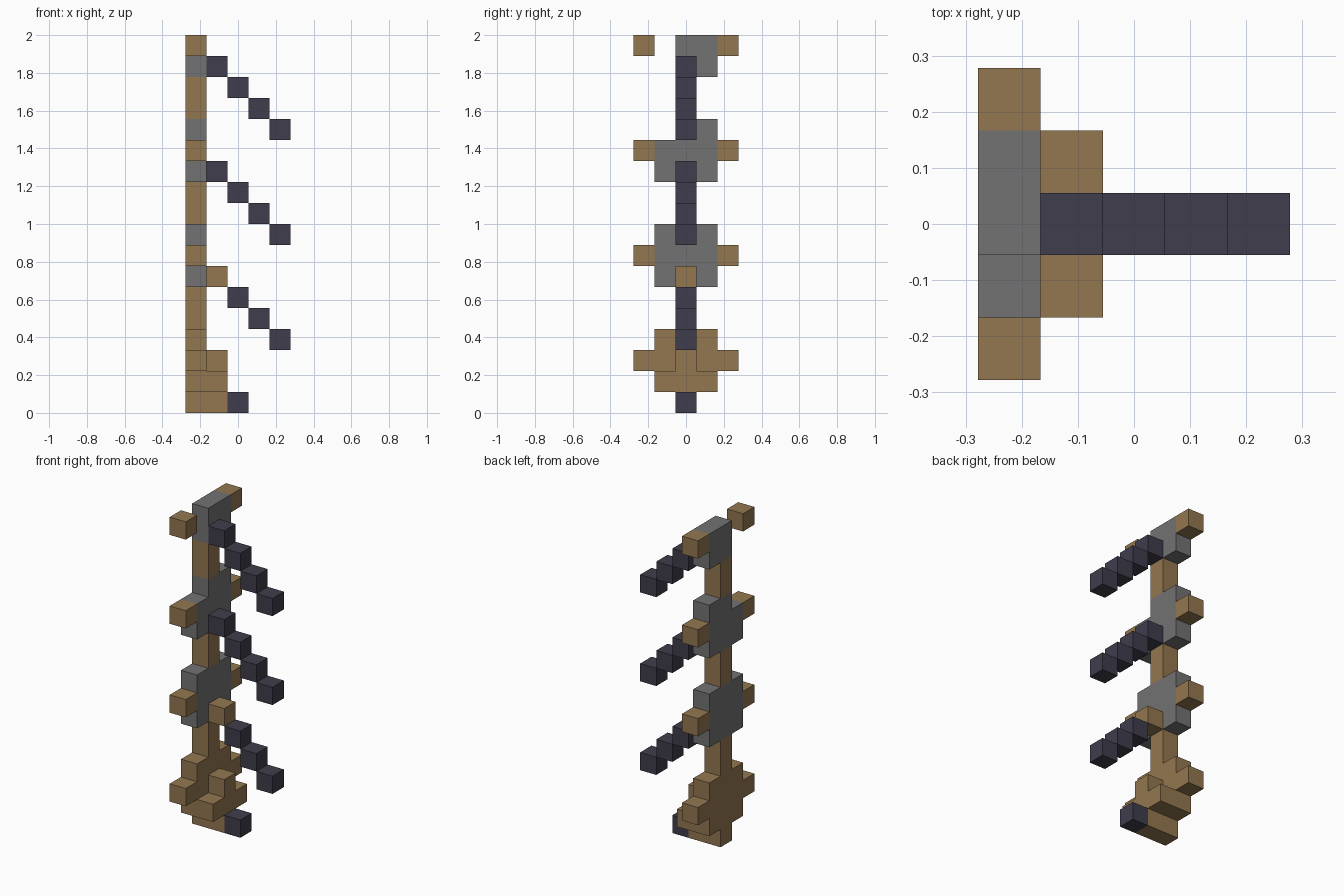
import bpy
import bmesh

U = 1 / 9  # edge of one cube

if "Cube" in bpy.data.objects:
    bpy.data.objects.remove(bpy.data.objects["Cube"], do_unlink=True)


def material(name, rgb):
    mat = bpy.data.materials.new(name)
    mat.use_nodes = True
    mat.diffuse_color = (*rgb, 1)
    mat.node_tree.nodes["Principled BSDF"].inputs["Base Color"].default_value = (*rgb, 1)
    return mat


wood = material("wood brown", (0.29, 0.185, 0.08))
stone = material("stone grey", (0.17, 0.17, 0.17))
iron = material("dark iron", (0.05, 0.047, 0.072))


def blocks(name, mat, *boxes):
    """Boxes on the cube grid: each is (first cell, last cell), as x, y, z."""
    bm = bmesh.new()
    for lo, hi in boxes:
        for v in bmesh.ops.create_cube(bm, size=1)["verts"]:
            cell = [(h + 0.5) if c > 0 else (l - 0.5) for c, l, h in zip(v.co, lo, hi)]
            v.co = (cell[0] * U, cell[1] * U, (cell[2] + 0.5) * U)
    mesh = bpy.data.meshes.new(name)
    bm.to_mesh(mesh)
    bm.free()
    mesh.materials.append(mat)
    obj = bpy.data.objects.new(name, mesh)
    bpy.context.collection.objects.link(obj)


# Post sections between the stone plates
for name, z in (("lower", 4), ("middle", 9), ("upper", 14)):
    blocks(name + "_post", wood, ((-2, 0, z), (-2, 0, z + 1)))

# Stepped wooden base with its foot
blocks("base", wood,
       ((-2, 0, 0), (-1, 0, 0)),
       ((-2, -1, 1), (-1, 1, 1)),
       ((-2, -1, 2), (-2, 1, 3)),
       ((-1, 0, 2), (-1, 0, 2)))
blocks("foot_tip", iron, ((0, 0, 0), (0, 0, 0)))

# Stone plates
blocks("lower_plate", stone, ((-2, -1, 6), (-2, 1, 8)))
blocks("middle_plate", stone, ((-2, -1, 11), (-2, 1, 12)), ((-2, 0, 13), (-2, 1, 13)))
blocks("top_plate", stone, ((-2, 0, 16), (-2, 1, 17)))

# Wooden pegs on both sides
for z in (2, 7, 12, 17):
    for side, y in (("front", -2), ("back", 2)):
        blocks(f"{side}_peg", wood, ((-2, y, z), (-2, y, z)))

# Spikes stepping down and outwards; the lowest one has a wooden root
blocks("spike_root", wood, ((-1, 0, 6), (-1, 0, 6)))
for name, top, start in (("lower", 6, 1), ("middle", 11, 0), ("upper", 16, 0)):
    steps = [(s - 1, 0, top - s) for s in range(start, 4)]
    blocks(name + "_spike", iron, *[(c, c) for c in steps])
